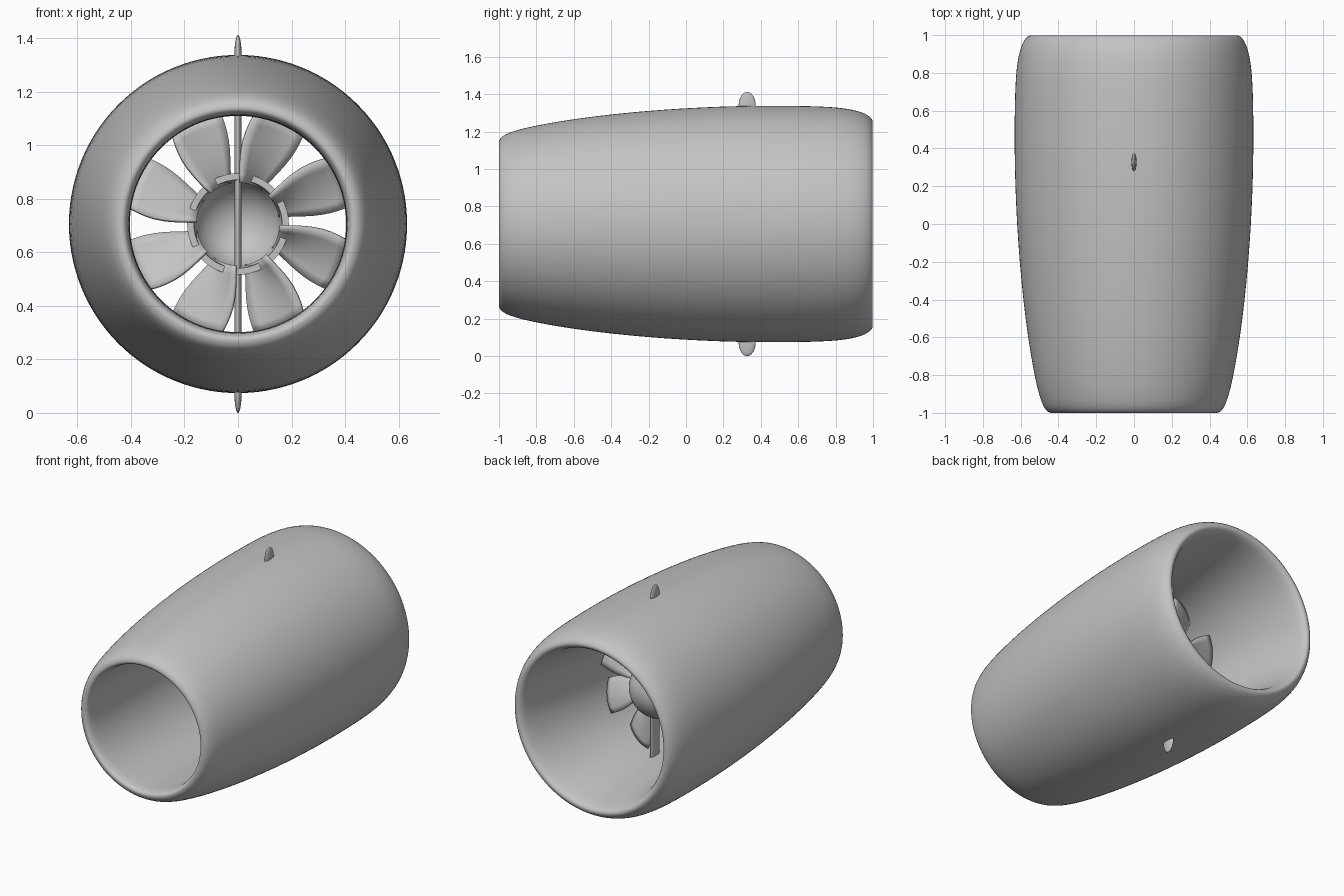
import bpy, bmesh, math
from mathutils import Vector

cube = bpy.data.objects.get("Cube")
if cube:
    bpy.data.objects.remove(cube, do_unlink=True)

AXIS_Z = 0.706   # height of the duct axis
FAN_Y = 0.27
BLADES = 8

grey = bpy.data.materials.new("plain grey")
grey.use_nodes = True
colour = (0.55, 0.55, 0.55, 1)
grey.diffuse_color = colour
grey.node_tree.nodes["Principled BSDF"].inputs["Base Color"].default_value = colour


def finish(bm, name, y=0.0, angle=40):
    bmesh.ops.recalc_face_normals(bm, faces=bm.faces)
    mesh = bpy.data.meshes.new(name)
    bm.to_mesh(mesh)
    bm.free()
    mesh.materials.append(grey)
    obj = bpy.data.objects.new(name, mesh)
    bpy.context.collection.objects.link(obj)
    obj.location = (0, y, AXIS_Z)
    bpy.ops.object.select_all(action='DESELECT')
    obj.select_set(True)
    bpy.context.view_layer.objects.active = obj
    bpy.ops.object.shade_smooth_by_angle(angle=math.radians(angle))
    return obj


def lathe(profile, steps, closed):
    """Turn (y, radius) points around the y axis."""
    bm = bmesh.new()
    verts = [bm.verts.new((r, y, 0)) for y, r in profile]
    pairs = list(zip(verts, verts[1:]))
    if closed:
        pairs.append((verts[-1], verts[0]))
    edges = [bm.edges.new(p) for p in pairs]
    bmesh.ops.spin(bm, geom=verts + edges, cent=(0, 0, 0), axis=(0, 1, 0),
                   angle=math.tau, steps=steps, use_merge=True)
    bmesh.ops.remove_doubles(bm, verts=bm.verts, dist=0.0005)
    return bm


# Duct shell: outer skin, wide rear lip, flared inner wall, narrow front lip
shell = [(-1.0, 0.447), (-0.985, 0.473), (-0.9, 0.51), (-0.6, 0.566),
         (-0.2, 0.61), (0.2, 0.632), (0.5, 0.635), (0.8, 0.63),
         (0.93, 0.606), (0.985, 0.577), (1.003, 0.55), (0.99, 0.524),
         (0.94, 0.505), (0.75, 0.47), (0.5, 0.438), (0.3, 0.422),
         (0, 0.411), (-0.5, 0.405), (-0.9, 0.405), (-0.98, 0.41),
         (-1.003, 0.427)]
duct = finish(lathe(shell, 48, True), "duct", angle=80)
sub = duct.modifiers.new("smooth", 'SUBSURF')
sub.levels = sub.render_levels = 2

# Hub: hollow dome, open to the front and rounded to the rear
outer, inner = 0.19, 0.165
arc = [i * math.pi / 24 for i in range(13)]
dome = [(outer * math.sin(t), outer * math.cos(t)) for t in arc]
dome += [(inner * math.sin(t), inner * math.cos(t)) for t in reversed(arc)]
finish(lathe(dome, 48, True), "hub", FAN_Y)

# Fan blades: pitched, gently twisted plates
ROWS, COLS = 8, 6
for k in range(BLADES):
    bm = bmesh.new()
    grid = []
    for i in range(ROWS + 1):
        f = i / ROWS
        radius = 0.155 + 0.255 * f
        centre = math.radians(26 - 3.5 * f) + k * math.tau / BLADES
        half = math.radians(15.5 - 1.5 * f + 3 * math.sin(math.pi * f))
        depth = 0.055 - 0.015 * f
        row = []
        for j in range(COLS + 1):
            u = 2 * j / COLS - 1
            a = centre + u * half
            y = -depth * u + 0.015 * (1 - u * u)
            row.append(bm.verts.new((radius * math.cos(a), y, radius * math.sin(a))))
        grid.append(row)
    for r0, r1 in zip(grid, grid[1:]):
        for j in range(COLS):
            bm.faces.new((r0[j], r0[j + 1], r1[j + 1], r1[j]))
    blade = finish(bm, f"fan_blade_{k + 1}", FAN_Y)
    thick = blade.modifiers.new("thickness", 'SOLIDIFY')
    thick.thickness = 0.012
    thick.offset = 0

# Vertical strut: flattened bar whose rounded ends stand out of the duct
bm = bmesh.new()
bmesh.ops.create_uvsphere(bm, u_segments=24, v_segments=17, radius=1)
for v in bm.verts:
    end = 0.63 if v.co.z > 0 else -0.63
    v.co = Vector((v.co.x * 0.0135, v.co.y * 0.046, v.co.z * 0.076 + end))
finish(bm, "strut", 0.327, 60)
